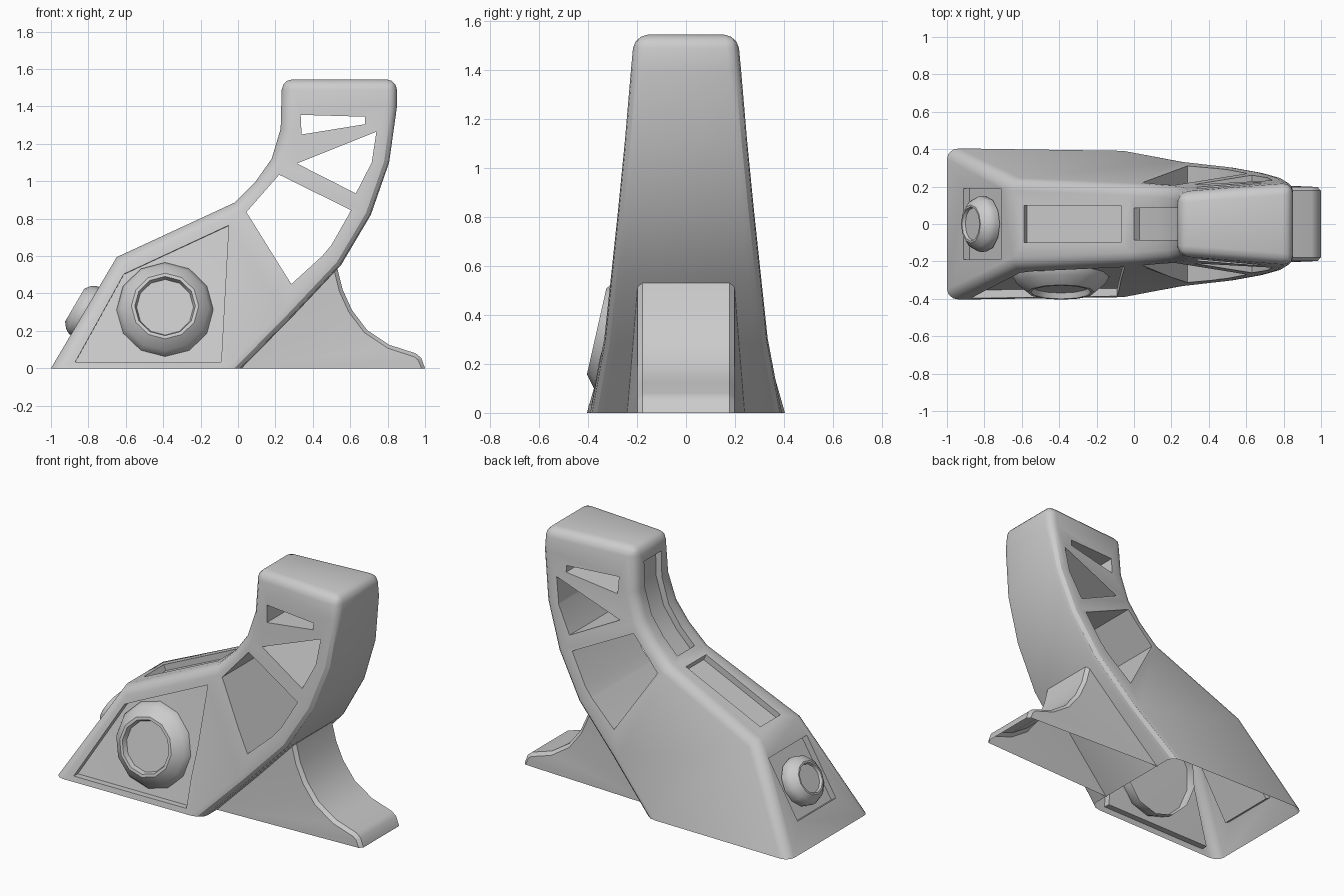
import bpy, bmesh, math
from mathutils import Vector, Matrix
from mathutils.bvhtree import BVHTree

if "Cube" in bpy.data.objects:
    bpy.data.objects.remove(bpy.data.objects["Cube"])


def make(name, bm, smooth=True):
    """Turn a bmesh into an object."""
    bmesh.ops.recalc_face_normals(bm, faces=bm.faces)
    me = bpy.data.meshes.new(name)
    bm.to_mesh(me)
    bm.free()
    ob = bpy.data.objects.new(name, me)
    bpy.context.collection.objects.link(ob)
    if smooth:
        finish(ob)
    return ob


def finish(ob, angle=32):
    bpy.ops.object.select_all(action='DESELECT')
    ob.select_set(True)
    bpy.context.view_layer.objects.active = ob
    bpy.ops.object.shade_smooth_by_angle(angle=math.radians(angle))


def bridge(name, a, b):
    """Closed solid between two matching loops of points (cutter)."""
    bm = bmesh.new()
    a = [bm.verts.new(p) for p in a]
    b = [bm.verts.new(p) for p in b]
    bmesh.ops.triangulate(bm, faces=[bm.faces.new(a), bm.faces.new(b)])
    for i in range(len(a)):
        j = (i + 1) % len(a)
        bm.faces.new((a[i], a[j], b[j], b[i]))
    ob = make(name, bm, False)
    ob.hide_render = True
    return ob


def prism(name, pts, y0, y1):
    return bridge(name, [(x, y0, z) for x, z in pts], [(x, y1, z) for x, z in pts])


def offset(pts, d):
    """Move an xz path sideways, to the left of its direction."""
    ps = [Vector(p) for p in pts]
    out = []
    for i, p in enumerate(ps):
        t = (ps[min(i + 1, len(ps) - 1)] - ps[max(i - 1, 0)]).normalized()
        out.append(p + Vector((-t.y, t.x)) * d)
    return out


def strip(name, pts, outer, inner, w):
    return prism(name, offset(pts, outer) + offset(pts, inner)[::-1], -w, w)


# Body: ruled solid between a left and a right spine (x, z, half width)
left = [(-1, 0, .405), (-.648, .595, .235), (-.02, .885, .207), (.095, 1.0, .2),
        (.18, 1.12, .195), (.228, 1.28, .185), (.235, 1.545, .168)]
right = [(.02, 0, .39), (.3, .285, .34), (.55, .55, .313), (.71, .82, .284),
         (.808, 1.1, .256), (.85, 1.4, .23), (.85, 1.545, .215)]
bm = bmesh.new()
ring = [[bm.verts.new((x, s * w, z)) for x, z, w in side]
        for side, s in ((left, -1), (right, -1), (right, 1), (left, 1))]
for c in range(4):
    p, q = ring[c], ring[(c + 1) % 4]
    for i in range(len(left) - 1):
        bm.faces.new((p[i], q[i], q[i + 1], p[i + 1]))
top = [r[-1] for r in ring]
bm.faces.new(top)
corner = [e for e in bm.edges if any(e.verts[0] in r and e.verts[1] in r for r in ring)
          or all(v in top for v in e.verts)]
bmesh.ops.bevel(bm, geom=corner, offset=.055, segments=3, profile=.5, affect='EDGES')
for v in bm.verts:
    if v.co.z < .01:
        v.co.z = 0
bmesh.ops.holes_fill(bm, edges=[e for e in bm.edges if e.is_boundary], sides=0)
tree = BVHTree.FromBMesh(bm)
body = make("body_shell", bm, False)

# Tunnels through both sides, shallow pockets in the side, nose and spine
windows = [
    [(.045, .835), (.22, 1.035), (.605, .845), (.5, .66), (.45, .6), (.285, .45)],
    [(.315, 1.095), (.74, 1.265), (.715, 1.1), (.63, .935)],
    [(.335, 1.355), (.68, 1.345), (.68, 1.305), (.34, 1.25)],
]
cutters = [prism("window_cutter", w, -.8, .8) for w in windows]

side_panel = [(-.87, .04), (-.61, .51), (-.05, .77), (-.09, .04)]
skin = [tree.ray_cast(Vector((x, -2, z)), Vector((0, 1, 0)))[0] for x, z in side_panel]
cutters.append(bridge("side_cutter", [p + Vector((0, -.12, 0)) for p in skin],
                      [p + Vector((0, .04, -.008)) for p in skin]))

bands = [([(-.915, .149), (-.71, .49)], .19),
         ([(-.59, .625), (-.07, .862)], .1),
         ([(0, .905), (.095, 1.0), (.18, 1.12), (.228, 1.28), (.232, 1.44)], .085)]
cutters += [strip("band_cutter", p, .06, -.04, w) for p, w in bands]
for c in cutters:
    m = body.modifiers.new("cut", 'BOOLEAN')
    m.operation, m.solver, m.object = 'DIFFERENCE', 'EXACT', c
bpy.context.view_layer.update()
dg = bpy.context.evaluated_depsgraph_get()
cut = bpy.data.meshes.new_from_object(body.evaluated_get(dg))
body.modifiers.clear()
for c in cutters:
    bpy.data.objects.remove(c)

# The underside is open
bm = bmesh.new()
bm.from_mesh(cut)
under = [f for f in bm.faces if all(v.co.z < 1e-3 for v in f.verts)]
bmesh.ops.delete(bm, geom=under, context='FACES')
bm.to_mesh(cut)
bm.free()
body.data = cut
finish(body)


def dome(name, cap, normal, s):
    """Twelve-sided round boss with a recessed disc on its cap."""
    prof = [(0, -.03), (.152, -.03), (.162, 0), (.18, 0), (.235, -.045),
            (.258, -.085), (.263, -.12), (.258, -.165)]
    bm = bmesh.new()
    vs = [bm.verts.new((r * s, 0, h * s)) for r, h in prof]
    es = [bm.edges.new(e) for e in zip(vs, vs[1:])]
    bmesh.ops.spin(bm, geom=vs + es, cent=(0, 0, 0), axis=(0, 0, 1),
                   angle=math.tau, steps=12, use_duplicate=False)
    bmesh.ops.remove_doubles(bm, verts=bm.verts, dist=1e-4)
    rot = Vector(normal).to_track_quat('Z', 'Y').to_matrix().to_4x4()
    bm.transform(Matrix.Translation(cap) @ rot)
    return make(name, bm)


dome("side_dome", (-.39, -.365, .333), (0, -.975, .22), 1)
dome("nose_dome", (-.873, 0, .338), (-.863, 0, .506), .57)

# Rear foot: curved brace with chamfered rims, open underneath
curve = [(.515, .6), (.535, .52), (.56, .42), (.61, .31), (.69, .205), (.81, .125),
         (.95, .08), (.98, .055), (1, 0)]
inset = [(x, max(z, 0)) for x, z in offset(curve, -.02)]
bm = bmesh.new()
lines = [[bm.verts.new((x, y, z)) for x, z in path] for path, y in
         ((inset, -.198), (curve, -.178), (curve, .178), (inset, .198))]
for p, q in zip(lines, lines[1:]):
    for i in range(len(curve) - 1):
        bm.faces.new((p[i], p[i + 1], q[i + 1], q[i]))
for p, y in ((lines[0], -.24), (lines[3], .24)):
    base = bm.verts.new((.01, y, 0))
    for a, b in zip(p, p[1:]):
        bm.faces.new((base, a, b))
make("rear_foot", bm, True)
